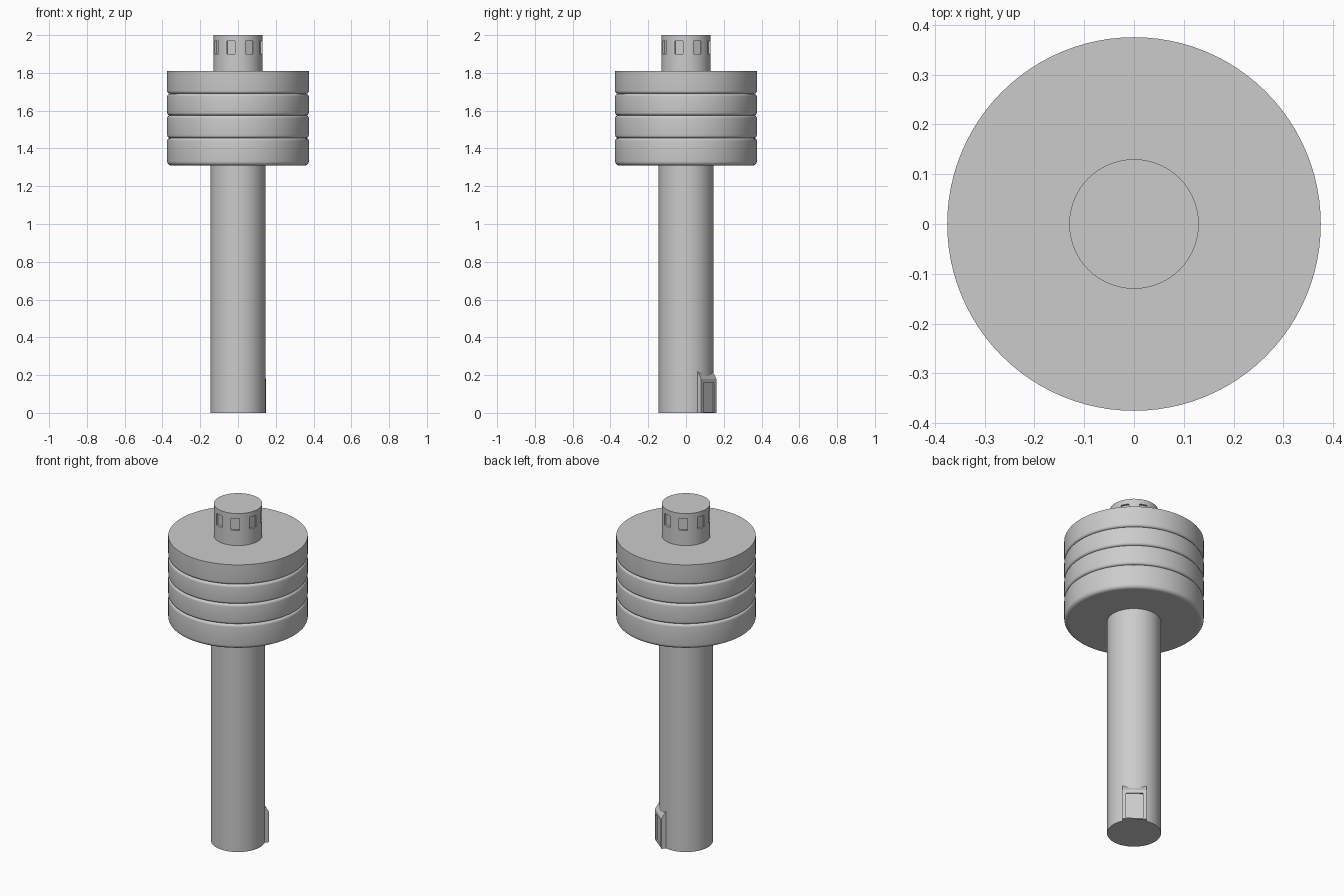
import bpy, bmesh, math
from mathutils import Matrix, Vector

if "Cube" in bpy.data.objects:
    bpy.data.objects.remove(bpy.data.objects["Cube"])

metal = bpy.data.materials.new("light_grey")
metal.diffuse_color = (0.6, 0.6, 0.6, 1)
metal.use_nodes = True
metal.node_tree.nodes["Principled BSDF"].inputs["Base Color"].default_value = metal.diffuse_color


def make(name, bm, smooth=True):
    bmesh.ops.recalc_face_normals(bm, faces=bm.faces)
    me = bpy.data.meshes.new(name)
    bm.to_mesh(me)
    bm.free()
    me.materials.append(metal)
    ob = bpy.data.objects.new(name, me)
    bpy.context.collection.objects.link(ob)
    if smooth:
        bpy.ops.object.select_all(action='DESELECT')
        ob.select_set(True)
        bpy.context.view_layer.objects.active = ob
        bpy.ops.object.shade_smooth_by_angle(angle=math.radians(35))
    return ob


def lathe(name, profile, n=96):
    """Spin (radius, z) points around z, capping both ends."""
    bm = bmesh.new()
    rings = [[bm.verts.new((r * math.cos(2 * math.pi * i / n),
                            r * math.sin(2 * math.pi * i / n), z))
              for i in range(n)] for r, z in profile]
    for a, b in zip(rings, rings[1:]):
        for i in range(n):
            j = (i + 1) % n
            bm.faces.new((a[i], a[j], b[j], b[i]))
    bm.faces.new(rings[0])
    bm.faces.new(rings[-1])
    return make(name, bm)


def cut(ob, cutter):
    mod = ob.modifiers.new("cut", 'BOOLEAN')
    mod.operation = 'DIFFERENCE'
    mod.solver = 'EXACT'
    mod.object = cutter
    cutter.hide_render = True
    cutter.hide_set(True)


def box(bm, x0, x1, w, z0, z1, angle):
    m = (Matrix.Rotation(angle, 4, 'Z')
         @ Matrix.Translation(((x0 + x1) / 2, 0, (z0 + z1) / 2))
         @ Matrix.Diagonal((x1 - x0, w, z1 - z0, 1)))
    bmesh.ops.create_cube(bm, size=1, matrix=m)


# Shaft
lathe("shaft", [(0.145, 0), (0.145, 1.32)])

# Ribbed head: rounded lower rims, shallow grooves between the rings
R, groove = 0.375, 0.36
profile = [(0.345, 1.31)]
bounds = [1.31, 1.455, 1.575, 1.69, 1.81]
for k, (lo, hi) in enumerate(zip(bounds, bounds[1:])):
    c = 0.022 if k == 0 else 0.015
    if k:
        profile.append((groove, lo))
    for s in range(1 if k else 0, 6):
        a = math.radians(90 * s / 5)
        profile.append((R - c + c * math.sin(a), lo + c - c * math.cos(a)))
    if k < 3:
        for s in range(5):
            a = math.radians(90 * s / 5)
            profile.append((R - 0.015 + 0.015 * math.cos(a), hi - 0.015 + 0.015 * math.sin(a)))
    else:
        profile.append((R, hi))
lathe("ribbed_head", profile)

# Top knob with eight recessed windows
knob = lathe("knob", [(0.13, 1.80), (0.13, 2.0)])
bm = bmesh.new()
for k in range(8):
    box(bm, 0.118, 0.16, 0.046, 1.90, 1.97, math.radians(-107 + 45 * k))
cut(knob, make("window_cutter", bm, False))

# Locking key at the foot: sloped top, recessed outer face
angle = math.radians(51)
bm = bmesh.new()
side = [(0.10, 0), (0.155, 0), (0.155, 0.18), (0.13, 0.22), (0.10, 0.22)]
verts = [bm.verts.new((r, -0.064, z)) for r, z in side]
face = bm.faces.new(verts)
ext = bmesh.ops.extrude_face_region(bm, geom=[face])
bmesh.ops.translate(bm, vec=Vector((0, 0.128, 0)),
                    verts=[v for v in ext["geom"] if isinstance(v, bmesh.types.BMVert)])
bmesh.ops.rotate(bm, verts=bm.verts, matrix=Matrix.Rotation(angle, 3, 'Z'))
key = make("locking_key", bm, False)
bm = bmesh.new()
box(bm, 0.147, 0.2, 0.09, 0.006, 0.16, angle)
cut(key, make("key_recess_cutter", bm, False))
